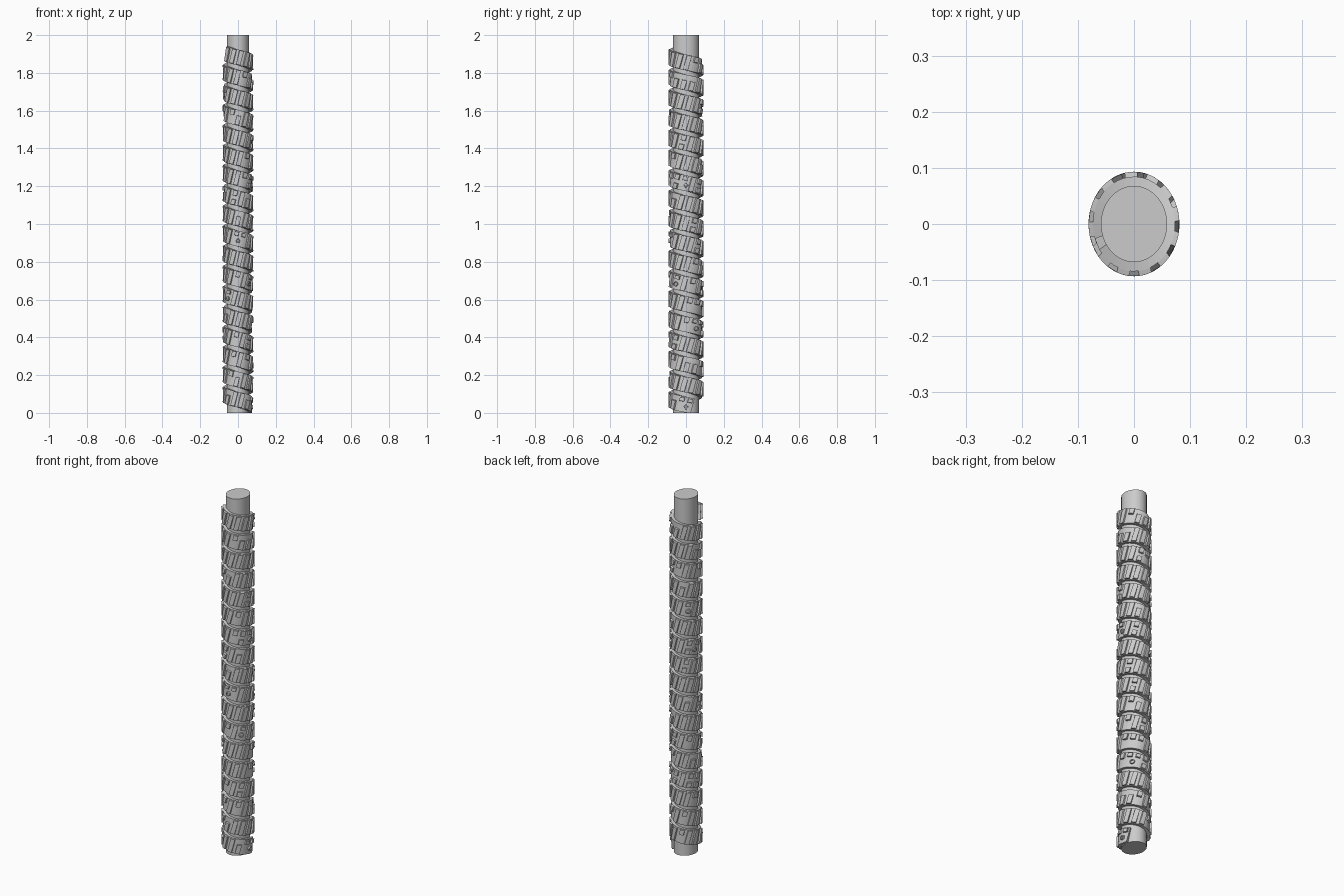
import bpy, bmesh, math, random
from mathutils import Vector

if "Cube" in bpy.data.objects:
    bpy.data.objects.remove(bpy.data.objects["Cube"])

random.seed(4)
PITCH, Z_FRONT, LEAN, OVAL = 0.1066, 1.882, 0.5, 1.15
START, END = -0.18, 17.32          # turns, 0 = front of the shaft
BASE, TOP, HALF = 0.0735, 0.081, 0.042
RIBS = 12.4                        # ribs per turn


def on_helix(t, v, r):
    """Point t turns down the spiral, v above its centre line, at radius r."""
    t += LEAN * v
    a = 2 * math.pi * t - math.pi / 2
    z = max(Z_FRONT - PITCH * t + v, 0.0)
    return Vector((r * math.cos(a), OVAL * r * math.sin(a), z))


def curved_box(bm, t0, t1, v0, v1, r0, r1, n, bevel=0.0):
    """Box bent along the spiral, its outer face narrowed by bevel."""
    rings = []
    for i in range(n + 1):
        t = t0 + (t1 - t0) * i / n
        to = t + (bevel if i == 0 else -bevel if i == n else 0) * 2
        b = bevel
        rings.append([bm.verts.new(p) for p in (
            on_helix(t, v0, r0), on_helix(to, v0 + b, r1),
            on_helix(to, v1 - b, r1), on_helix(t, v1, r0))])
    for p, q in zip(rings, rings[1:]):
        for k in range(4):
            m = (k + 1) % 4
            bm.faces.new((p[k], p[m], q[m], q[k]))
    bm.faces.new(rings[0][::-1])
    bm.faces.new(rings[-1])


def finish(bm, name):
    bmesh.ops.recalc_face_normals(bm, faces=bm.faces)
    me = bpy.data.meshes.new(name)
    bm.to_mesh(me)
    bm.free()
    ob = bpy.data.objects.new(name, me)
    bpy.context.collection.objects.link(ob)
    return ob


# oval shaft
bpy.ops.mesh.primitive_cylinder_add(vertices=64, radius=0.059, depth=2, location=(0, 0, 1))
shaft = bpy.context.object
shaft.name = "shaft"
shaft.scale = (1, OVAL, 1)
bpy.ops.object.transform_apply(location=False, rotation=False, scale=True)
bpy.ops.object.shade_smooth_by_angle()

# spiral band
bm = bmesh.new()
curved_box(bm, START, END, -HALF, HALF, 0.058, BASE, int((END - START) * 40))
finish(bm, "spiral_band")

# rivets: a low disc with a sunken centre
rivets = [4.63, 6.25, 6.7, 9.0, 11.14, 11.87, 13.36, 17.25]
bm = bmesh.new()
for t in rivets:
    profile = [(0.013, BASE - 0.003), (0.012, TOP - 0.001), (0.007, TOP - 0.001), (0.006, BASE + 0.002)]
    loops = []
    for rad, r in profile:
        loops.append([bm.verts.new(on_helix(
            t + rad * math.cos(a) / (2 * math.pi * 0.08) + LEAN * 0.012,
            -0.012 + rad * math.sin(a), r))
            for a in (2 * math.pi * i / 16 for i in range(16))])
    for p, q in zip(loops, loops[1:]):
        for i in range(16):
            j = (i + 1) % 16
            bm.faces.new((p[i], p[j], q[j], q[i]))
    bm.faces.new(loops[-1])
finish(bm, "rivets")

# raised slanted ribs, some shortened or split
bm = bmesh.new()
count = int((END - START) * RIBS)
for i in range(count):
    t = START + (i + 0.5) / RIBS
    if any(abs(t - r) < 0.06 for r in rivets):
        spans = [(0.014, 0.036)]
    else:
        roll = random.random()
        if roll < 0.76:
            spans = [(-0.040, 0.040)]
        elif roll < 0.86:
            spans = [(-0.040, 0.012)]
        elif roll < 0.93:
            spans = [(0.008, 0.040)]
        else:
            spans = [(-0.040, -0.010), (0.010, 0.040)]
    for v0, v1 in spans:
        w = 0.31 / RIBS
        curved_box(bm, t - w, t + w, v0, v1, BASE - 0.002, TOP, 3, 0.0015)
finish(bm, "raised_ribs")
